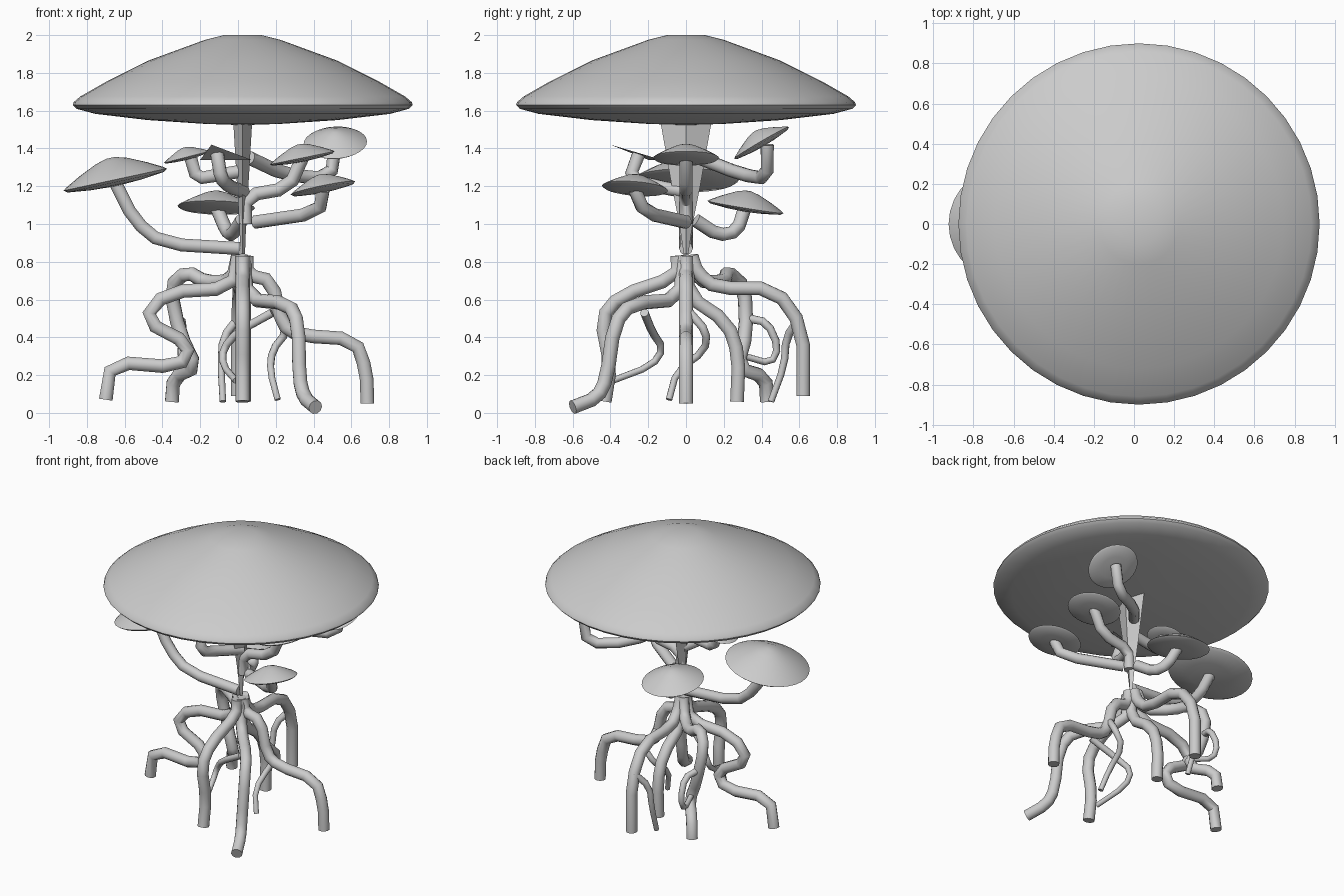
import bpy, bmesh, math
from mathutils import Vector

if "Cube" in bpy.data.objects:
    bpy.data.objects.remove(bpy.data.objects["Cube"])


def finish(ob, angle=40):
    bpy.ops.object.select_all(action='DESELECT')
    ob.select_set(True)
    bpy.context.view_layer.objects.active = ob
    bpy.ops.object.shade_smooth_by_angle(angle=math.radians(angle))


def mesh_object(name, bm):
    bmesh.ops.recalc_face_normals(bm, faces=bm.faces)
    me = bpy.data.meshes.new(name)
    bm.to_mesh(me)
    bm.free()
    ob = bpy.data.objects.new(name, me)
    bpy.context.collection.objects.link(ob)
    return ob


def lathe(name, profile, center, normal=(0, 0, 1), sides=32):
    """Closed solid of revolution, axis turned to the given normal."""
    bm = bmesh.new()
    rings = []
    for r, z in profile:
        rings.append([bm.verts.new((r * math.cos(2 * math.pi * i / sides),
                                    r * math.sin(2 * math.pi * i / sides), z))
                      for i in range(sides)])
    for a, b in zip(rings, rings[1:]):
        for i in range(sides):
            j = (i + 1) % sides
            bm.faces.new((a[i], a[j], b[j], b[i]))
    bm.faces.new(rings[0])
    bm.faces.new(rings[-1])
    ob = mesh_object(name, bm)
    rot = Vector((0, 0, 1)).rotation_difference(Vector(normal).normalized())
    ob.rotation_mode = 'QUATERNION'
    ob.rotation_quaternion = rot
    ob.location = center
    finish(ob)
    return ob


def small_cap(name, center, normal, r):
    prof = [(.08, .42), (.3, .36), (.65, .2), (.93, .05), (1, 0), (.93, -.05), (.5, -.1), (.1, -.12)]
    return lathe(name, [(a * r, b * r) for a, b in prof], center, normal, 28)


def tube(name, pts, r=.037, tip=1.0):
    """Round tube along a path with its corners cut."""
    pts = [Vector(p) for p in pts]
    path = [pts[0]]
    for a, b, c in zip(pts, pts[1:], pts[2:]):
        path += [b.lerp(a, .25), b.lerp(c, .25)]
    path.append(pts[-1])
    cu = bpy.data.curves.new(name, 'CURVE')
    cu.dimensions = '3D'
    cu.bevel_depth = r
    cu.bevel_resolution = 3
    cu.use_fill_caps = True
    sp = cu.splines.new('POLY')
    sp.points.add(len(path) - 1)
    for i, p in enumerate(path):
        sp.points[i].co = (*p, 1)
        sp.points[i].radius = 1 + (tip - 1) * i / (len(path) - 1)
    ob = bpy.data.objects.new(name, cu)
    bpy.context.collection.objects.link(ob)
    bpy.ops.object.select_all(action='DESELECT')
    ob.select_set(True)
    bpy.context.view_layer.objects.active = ob
    bpy.ops.object.convert(target='MESH')
    finish(bpy.context.object, 50)


# main cap
lathe("main_cap", [(.1, 2.0), (.2, 1.975), (.5, 1.865), (.72, 1.755), (.86, 1.675), (.895, 1.645),
                   (.9, 1.63), (.88, 1.61), (.78, 1.583), (.5, 1.55), (.2, 1.53), (.05, 1.525)],
      (.025, 0, 0), sides=40)

# flattened, tapering main stem
bm = bmesh.new()
levels = [(.84, .012, .012), (1.0, .018, .035), (1.2, .03, .075), (1.54, .05, .135)]
rings = [[bm.verts.new((.025 + s * x, t * y, z)) for s, t in ((1, 0), (0, 1), (-1, 0), (0, -1))]
         for z, x, y in levels]
for a, b in zip(rings, rings[1:]):
    for i in range(4):
        bm.faces.new((a[i], a[(i + 1) % 4], b[(i + 1) % 4], b[i]))
bm.faces.new(rings[0])
bm.faces.new(rings[-1])
mesh_object("main_stem", bm)

# side caps: centre, facing direction, radius
caps = {
    "left": ((-.65, 0, 1.235), (-.21, 0, .98), .28),
    "right": ((.34, 0, 1.35), (-.2, 0, .98), .175),
    "front": ((.45, -.27, 1.19), (-.2, .08, .98), .175),
    "back": ((-.115, .315, 1.09), (.03, .16, .98), .205),
    "tilted": ((.515, .4, 1.43), (-.05, -.5, .86), .168),
    "upper": ((-.27, 0, 1.355), (-.25, 0, .97), .125),
}
for name, (c, n, r) in caps.items():
    small_cap(name + "_cap", c, n, r)

# thin folded shelf
bm = bmesh.new()
v = [bm.verts.new(p) for p in ((-.2, -.2, 1.34), (-.14, -.4, 1.42), (.07, -.13, 1.34), (-.08, -.2, 1.36))]
for f in ((0, 1, 3), (1, 2, 3), (0, 3, 2), (0, 2, 1)):
    bm.faces.new([v[i] for i in f])
mesh_object("thin_shelf", bm)

# branches that carry the side caps
branches = {
    "left": [(.01, 0, .87), (-.4, 0, .895), (-.55, 0, 1.02), (-.65, 0, 1.22)],
    "right": [(.04, 0, 1.0), (.04, 0, 1.15), (.27, 0, 1.19), (.34, 0, 1.35)],
    "front": [(.09, 0, 1.01), (.43, -.22, 1.06), (.45, -.27, 1.18)],
    "back": [(.02, .05, 1.02), (-.03, .17, .94), (-.06, .27, .96), (-.11, .31, 1.08)],
    "tilted": [(.06, .07, 1.35), (.25, .3, 1.26), (.49, .43, 1.24), (.515, .43, 1.42)],
    "upper": [(.02, 0, 1.28), (-.1, 0, 1.26), (-.22, 0, 1.24), (-.25, 0, 1.35)],
    "shelf": [(.03, 0, 1.17), (-.05, -.16, 1.2), (-.09, -.3, 1.24), (-.11, -.25, 1.37)],
}
for name, pts in branches.items():
    tube(name + "_branch", pts, .036)

# thick roots
roots = {
    "front": [(.025, -.045, .83), (.025, -.05, .72), (.025, -.35, .62), (.025, -.45, .5), (.025, -.4, .25), (.025, -.43, .06)],
    "front_right": [(.03, -.02, .83), (.05, -.03, .6), (.27, -.29, .58), (.32, -.38, .47), (.325, -.42, .18), (.35, -.47, .08), (.41, -.6, .03)],
    "right": [(.045, 0, .83), (.05, 0, .73), (.18, 0, .7), (.23, 0, .47), (.32, 0, .41), (.62, 0, .39), (.68, 0, .22), (.685, 0, .05)],
    "back": [(.02, .03, .83), (.02, .06, .74), (.01, .16, .66), (.01, .47, .66), (0, .62, .45), (0, .62, .09)],
    "inner_back": [(.03, .01, .83), (.03, .01, .62), (.03, .22, .48), (.03, .28, .3), (.03, .27, .06)],
    "back_left": [(.0, .03, .83), (-.03, .06, .7), (-.17, .2, .69), (-.27, .22, .75), (-.36, .31, .67), (-.31, .32, .42), (-.22, .27, .24), (-.34, .42, .19), (-.35, .43, .06)],
    "left": [(.0, 0, .83), (-.03, 0, .66), (-.38, 0, .64), (-.5, 0, .49), (-.25, 0, .36), (-.31, 0, .24), (-.67, 0, .27), (-.7, 0, .07)],
}
for name, pts in roots.items():
    tube(name + "_root", pts, .038)

# thin rootlets
rootlets = [
    [(.22, .02, .53), (.26, .11, .43), (.18, .1, .33), (.17, -.05, .22), (.21, -.09, .07)],
    [(.18, -.22, .53), (0, -.18, .43), (-.08, -.12, .34), (-.08, -.18, .25), (-.01, -.39, .17)],
    [(-.32, .33, .5), (-.29, .43, .48), (-.3, .49, .35), (-.3, .45, .26), (-.26, .31, .3)],
    [(0, .6, .5), (-.08, .53, .4), (-.09, .52, .25), (-.08, .45, .06)],
]
for i, pts in enumerate(rootlets):
    tube(f"rootlet_{i + 1}", pts, .023, .75)
